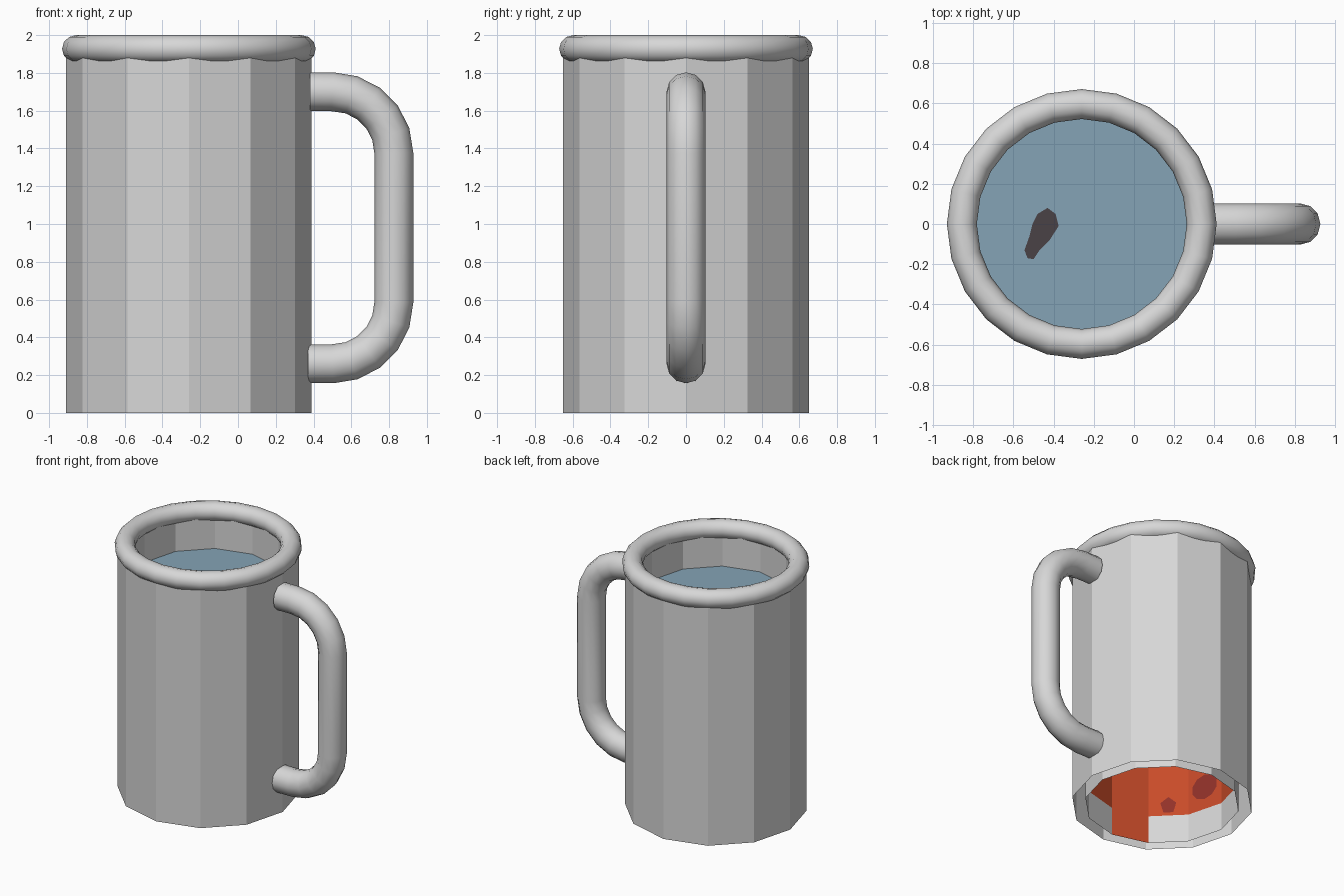
import bpy, bmesh, math
from mathutils import Vector, Matrix

if "Cube" in bpy.data.objects:
    bpy.data.objects.remove(bpy.data.objects["Cube"])

CX = -0.26          # axis of the mug body
SIDES = 12


def material(name, r, g, b):
    m = bpy.data.materials.new(name)
    m.diffuse_color = (r, g, b, 1)
    m.use_nodes = True
    m.node_tree.nodes["Principled BSDF"].inputs["Base Color"].default_value = m.diffuse_color
    return m


GREY = material("light grey", 0.68, 0.68, 0.68)
BLUE = material("dull blue", 0.235, 0.37, 0.465)
DARK = material("dark brown grey", 0.068, 0.054, 0.062)
ORANGE = material("burnt orange", 0.58, 0.07, 0.022)
RED = material("dark red", 0.29, 0.032, 0.022)


def make(name, verts, faces, mats, smooth=False):
    me = bpy.data.meshes.new(name)
    me.from_pydata([tuple(v) for v in verts], [], faces)
    ob = bpy.data.objects.new(name, me)
    bpy.context.collection.objects.link(ob)
    for m in mats:
        me.materials.append(m)
    for p in me.polygons:
        p.use_smooth = smooth
    return ob


def ring(radius, z, n=SIDES):
    return [(CX + radius * math.cos(2 * math.pi * i / n),
             radius * math.sin(2 * math.pi * i / n), z) for i in range(n)]


def bridge(rings, n, closed=False):
    last = rings if closed else rings - 1
    return [(r * n + i, r * n + (i + 1) % n,
             (r + 1) % rings * n + (i + 1) % n, (r + 1) % rings * n + i)
            for r in range(last) for i in range(n)]


# outer wall, open at the bottom
make("outer_wall", ring(0.65, 0) + ring(0.65, 1.93), bridge(2, SIDES), [GREY])

# inner wall: grey foot band, orange below the liquid, grey above it
levels = [0, 0.22, 1.64, 1.93]
inner = make("inner_wall", [v for z in levels for v in ring(0.555, z)],
             [f[::-1] for f in bridge(4, SIDES)], [GREY, ORANGE])
for p in inner.data.polygons:
    ang = math.degrees(math.atan2(p.center.y, p.center.x - CX)) % 360
    foot_gap = p.center.z < 0.22 and 240 < ang < 270
    p.material_index = int(0.22 < p.center.z < 1.6 or foot_gap)

# liquid surface with a dark fleck
make("liquid", ring(0.55, 1.65), [tuple(range(SIDES))], [BLUE])
fleck = [(-.43, .08), (-.39, .05), (-.375, -.01), (-.42, -.08), (-.47, -.13), (-.50, -.175),
         (-.53, -.17), (-.545, -.13), (-.52, -.06), (-.505, 0), (-.48, .05)]
make("liquid_fleck", [(x, y, 1.655) for x, y in fleck][::-1],
     [tuple(range(len(fleck)))], [DARK])


# dark blotches on the inside of the wall
def blotch(name, angle, z, w, h, n):
    a = math.radians(angle)
    d = 0.555 * math.cos(math.pi / SIDES) - 0.004
    out, side = Vector((math.cos(a), math.sin(a), 0)), Vector((-math.sin(a), math.cos(a), 0))
    c = Vector((CX, 0, z)) + out * d
    pts = [c - side * w * math.sin(2 * math.pi * i / n)
           + Vector((0, 0, h * math.cos(2 * math.pi * i / n))) for i in range(n)]
    make(name, pts, [tuple(range(n))], [RED])


blotch("blotch_large", 195, 0.40, 0.11, 0.10, 10)
blotch("blotch_small", 225, 0.30, 0.06, 0.07, 5)

# rounded rim
N, M = 24, 12
rim = []
for i in range(M):
    t = 2 * math.pi * i / M
    rim += ring(0.597 + 0.0745 * math.cos(t), 1.927 + 0.073 * math.sin(t), N)
make("rim", rim, bridge(M, N, True), [GREY], True)

# handle: round tube swept along a path with two bends
path = [(0.38, 1.70)]
for k in range(6):
    t = math.radians(90 - 18 * k)
    path.append((0.5 + 0.325 * math.cos(t), 1.375 + 0.325 * math.sin(t)))
for k in range(6):
    t = math.radians(-18 * k)
    path.append((0.5 + 0.325 * math.cos(t), 0.585 + 0.325 * math.sin(t)))
path.append((0.37, 0.26))
verts, R, K = [], 0.103, 12
for i, (x, z) in enumerate(path):
    a, b = path[max(i - 1, 0)], path[min(i + 1, len(path) - 1)]
    tan = Vector((b[0] - a[0], 0, b[1] - a[1])).normalized()
    nor = Vector((-tan.z, 0, tan.x))
    for k in range(K):
        t = 2 * math.pi * k / K
        verts.append(Vector((x, 0, z)) + R * (nor * math.cos(t) + Vector((0, 1, 0)) * math.sin(t)))
n = len(path)
faces = bridge(n, K) + [tuple(range(K)), tuple(range((n - 1) * K, n * K))]
handle = make("handle", verts, faces, [GREY], True)
bm = bmesh.new()
bm.from_mesh(handle.data)
bmesh.ops.recalc_face_normals(bm, faces=bm.faces)
for f in bm.faces:
    f.smooth = len(f.verts) == 4
for e in bm.edges:      # crisp end caps
    if any(len(f.verts) > 4 for f in e.link_faces):
        e.smooth = False
bm.to_mesh(handle.data)
bm.free()

# consistent outward normals on the rim
bm = bmesh.new()
bm.from_mesh(bpy.data.objects["rim"].data)
bmesh.ops.recalc_face_normals(bm, faces=bm.faces)
bm.to_mesh(bpy.data.objects["rim"].data)
bm.free()
